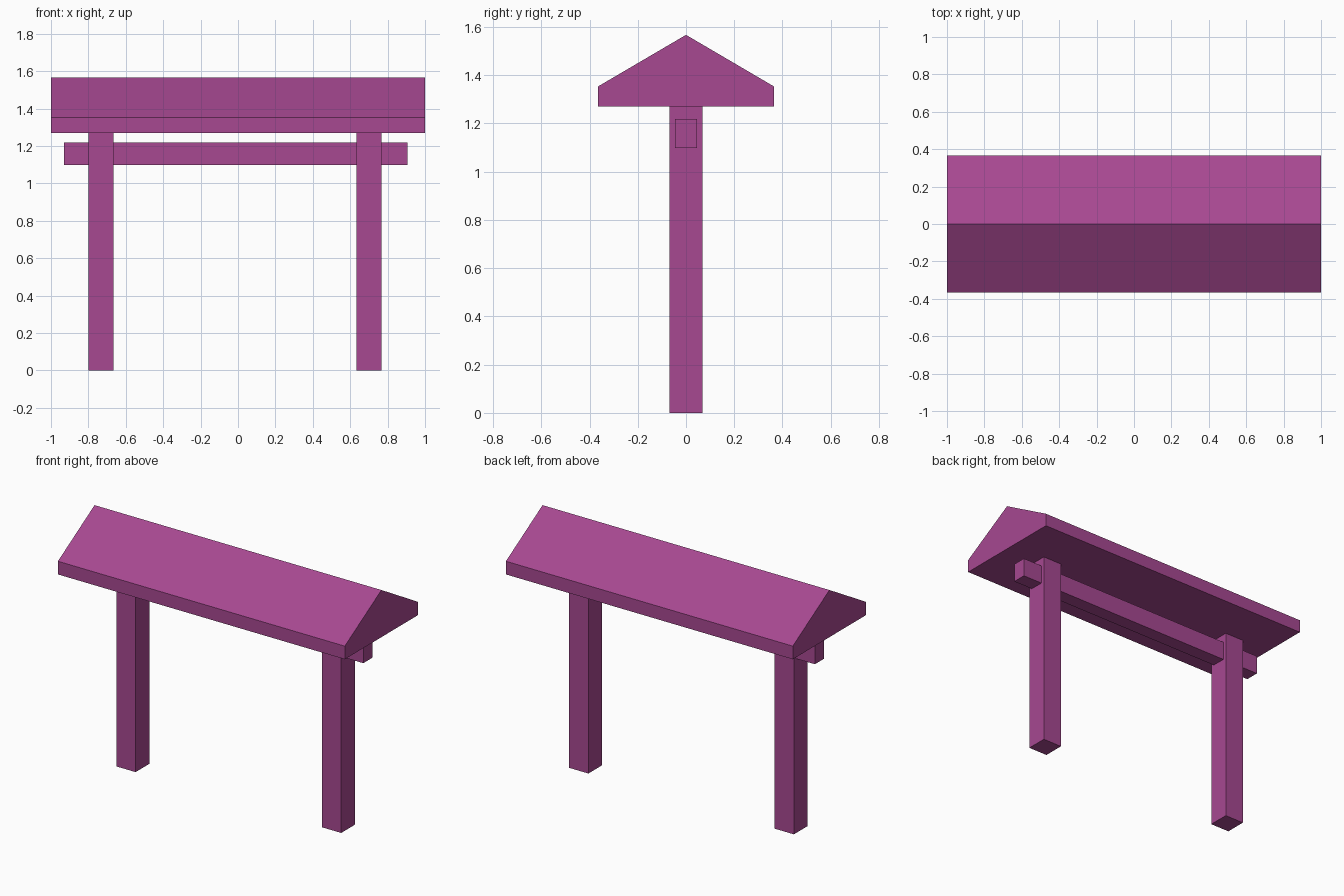
import bpy
import bmesh

cube = bpy.data.objects.get("Cube")
if cube:
    bpy.data.objects.remove(cube, do_unlink=True)

# Single plum paint for the whole gate
plum = bpy.data.materials.new("plum")
plum.use_nodes = True
colour = (0.385, 0.065, 0.283, 1)
plum.diffuse_color = colour
plum.node_tree.nodes["Principled BSDF"].inputs["Base Color"].default_value = colour


def extrude_along_x(name, profile, x_min, x_max):
    """Prism with a (y, z) cross-section running from x_min to x_max."""
    bm = bmesh.new()
    face = bm.faces.new([bm.verts.new((x_min, y, z)) for y, z in profile])
    grown = bmesh.ops.extrude_face_region(bm, geom=[face], use_keep_orig=True)
    verts = [v for v in grown["geom"] if isinstance(v, bmesh.types.BMVert)]
    bmesh.ops.translate(bm, verts=verts, vec=(x_max - x_min, 0, 0))
    bmesh.ops.recalc_face_normals(bm, faces=bm.faces)
    mesh = bpy.data.meshes.new(name)
    bm.to_mesh(mesh)
    bm.free()
    mesh.materials.append(plum)
    obj = bpy.data.objects.new(name, mesh)
    bpy.context.collection.objects.link(obj)
    return obj


def rectangle(half_depth, bottom, top):
    return [(-half_depth, bottom), (half_depth, bottom),
            (half_depth, top), (-half_depth, top)]


# Square posts
for name, x in (("right_post", -0.733), ("left_post", 0.70)):
    extrude_along_x(name, rectangle(0.068, 0, 1.27), x - 0.067, x + 0.067)

# Crossbeam passing through both posts
extrude_along_x("crossbeam", rectangle(0.045, 1.098, 1.218), -0.93, 0.905)

# Gabled roof with straight eaves
eave, ridge, base, half = 1.353, 1.567, 1.27, 0.365
extrude_along_x("roof", [(-half, base), (half, base), (half, eave),
                         (0, ridge), (-half, eave)], -1, 1)
